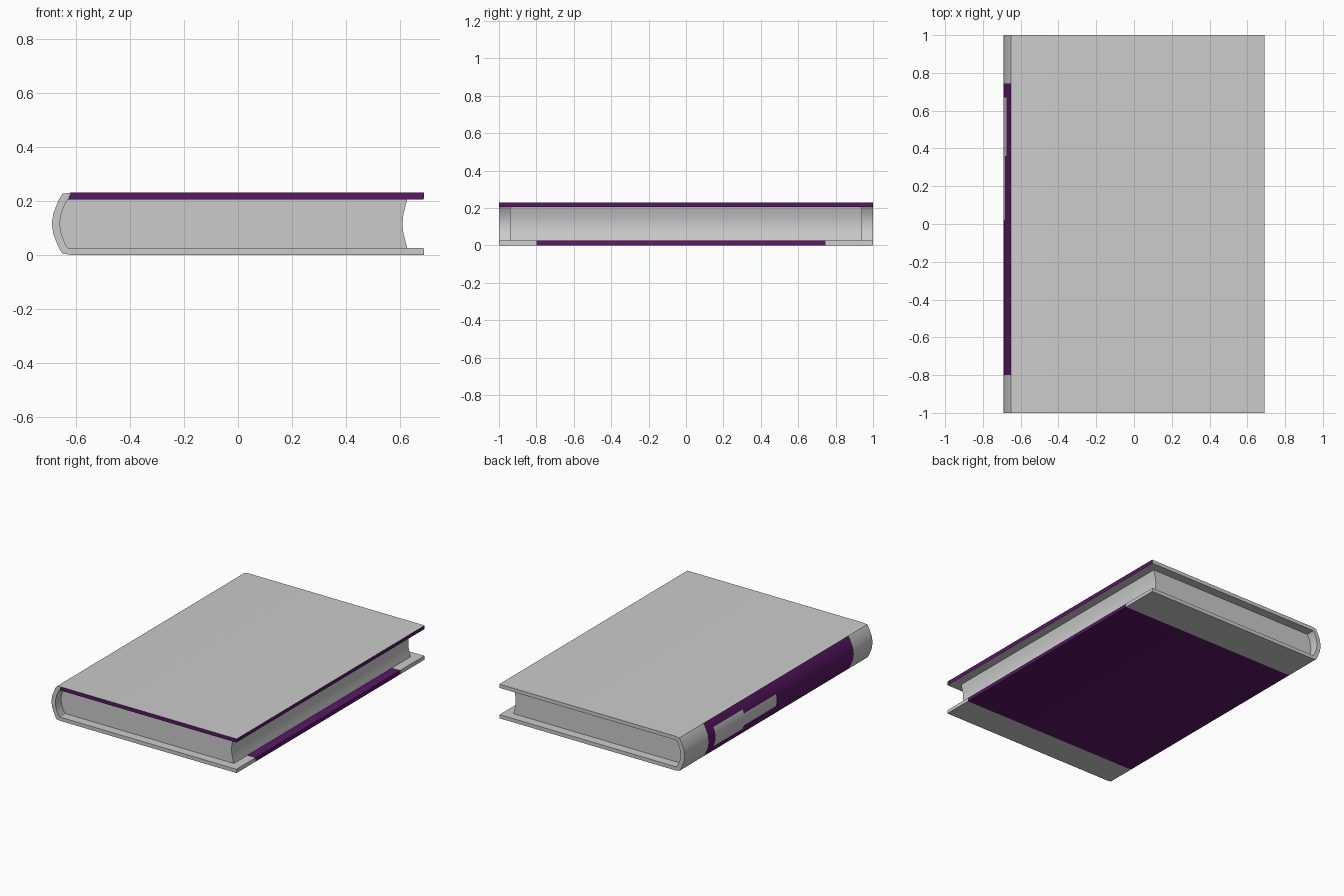
import bpy, bmesh

if "Cube" in bpy.data.objects:
    bpy.data.objects.remove(bpy.data.objects["Cube"])

MID = 0.115  # half the thickness of the book


def mirrored(half):
    """Complete a bottom-half (x, z) profile whose last point lies at mid height."""
    return half + [(x, 2 * MID - z) for x, z in reversed(half[:-1])]


def make_object(name, bm, materials=()):
    bmesh.ops.recalc_face_normals(bm, faces=bm.faces)
    mesh = bpy.data.meshes.new(name)
    bm.to_mesh(mesh)
    bm.free()
    for m in materials:
        mesh.materials.append(m)
    ob = bpy.data.objects.new(name, mesh)
    bpy.context.collection.objects.link(ob)
    bpy.ops.object.select_all(action='DESELECT')
    ob.select_set(True)
    bpy.context.view_layer.objects.active = ob
    bpy.ops.object.shade_smooth_by_angle(angle=0.6)
    return ob


purple = bpy.data.materials.new("purple_cloth")
purple.diffuse_color = (0.10, 0.009, 0.13, 1)
purple.use_nodes = True
purple.node_tree.nodes["Principled BSDF"].inputs["Base Color"].default_value = purple.diffuse_color
grey = bpy.data.materials.new("grey_cloth")
grey.diffuse_color = (0.8, 0.8, 0.8, 1)
grey.use_nodes = True
grey.node_tree.nodes["Principled BSDF"].inputs["Base Color"].default_value = grey.diffuse_color

# Cover profile: outer and inner skins, bottom fore-edge round the spine to the top
outer = mirrored([(0.69, 0), (-0.62, 0), (-0.65, 0.004), (-0.661, 0.02),
                  (-0.674, 0.05), (-0.684, 0.075), (-0.69, MID)])
inner = mirrored([(0.688, 0.025), (-0.63, 0.025), (-0.635, 0.032), (-0.64, 0.042),
                  (-0.65, 0.063), (-0.657, 0.088), (-0.66, MID)])
stations = [-1, -0.8, 0.02, 0.36, 0.67, 0.745, 1]
n = len(outer)
last = n - 2  # index of the top board segment

bm = bmesh.new()
out = [[bm.verts.new((x, y, z)) for x, z in outer] for y in stations]
inn = [[bm.verts.new((x, y, z)) for x, z in inner] for y in stations]


def quad(a, b, c, d, is_purple=False):
    bm.faces.new((a, b, c, d)).material_index = int(is_purple)


for j in range(len(stations) - 1):
    band = 1 <= j <= 4
    for i in range(n - 1):
        # Spine labels stay grey inside the purple band
        label = (j == 3 and 4 <= i <= 7) or (j == 2 and 5 <= i <= 6)
        quad(out[j][i], out[j][i + 1], out[j + 1][i + 1], out[j + 1][i],
             band and i < last - 1 and not label)
        quad(inn[j][i], inn[j][i + 1], inn[j + 1][i + 1], inn[j + 1][i],
             band and i == 0)
    # Fore-edges of the bottom and top boards
    quad(out[j][0], inn[j][0], inn[j + 1][0], out[j + 1][0], band)
    quad(out[j][-1], inn[j][-1], inn[j + 1][-1], out[j + 1][-1], True)

# Head and tail edges of the cover
for i in range(n - 1):
    quad(out[0][i], out[0][i + 1], inn[0][i + 1], inn[0][i], i == last)
    quad(out[-1][i], out[-1][i + 1], inn[-1][i + 1], inn[-1][i])
make_object("book_cover", bm, (grey, purple))

# Page block: rounded at the spine, hollow at the fore-edge
back = inner[1:-1]
fore = mirrored([(0.627, 0.025), (0.619, 0.055), (0.612, 0.085), (0.61, MID)])
bm = bmesh.new()
face = bm.faces.new([bm.verts.new((x, -0.94, z)) for x, z in back + fore[::-1]])
ext = bmesh.ops.extrude_face_region(bm, geom=[face], use_keep_orig=True)
bmesh.ops.translate(bm, vec=(0, 1.88, 0),
                    verts=[g for g in ext['geom'] if isinstance(g, bmesh.types.BMVert)])
make_object("page_block", bm)
